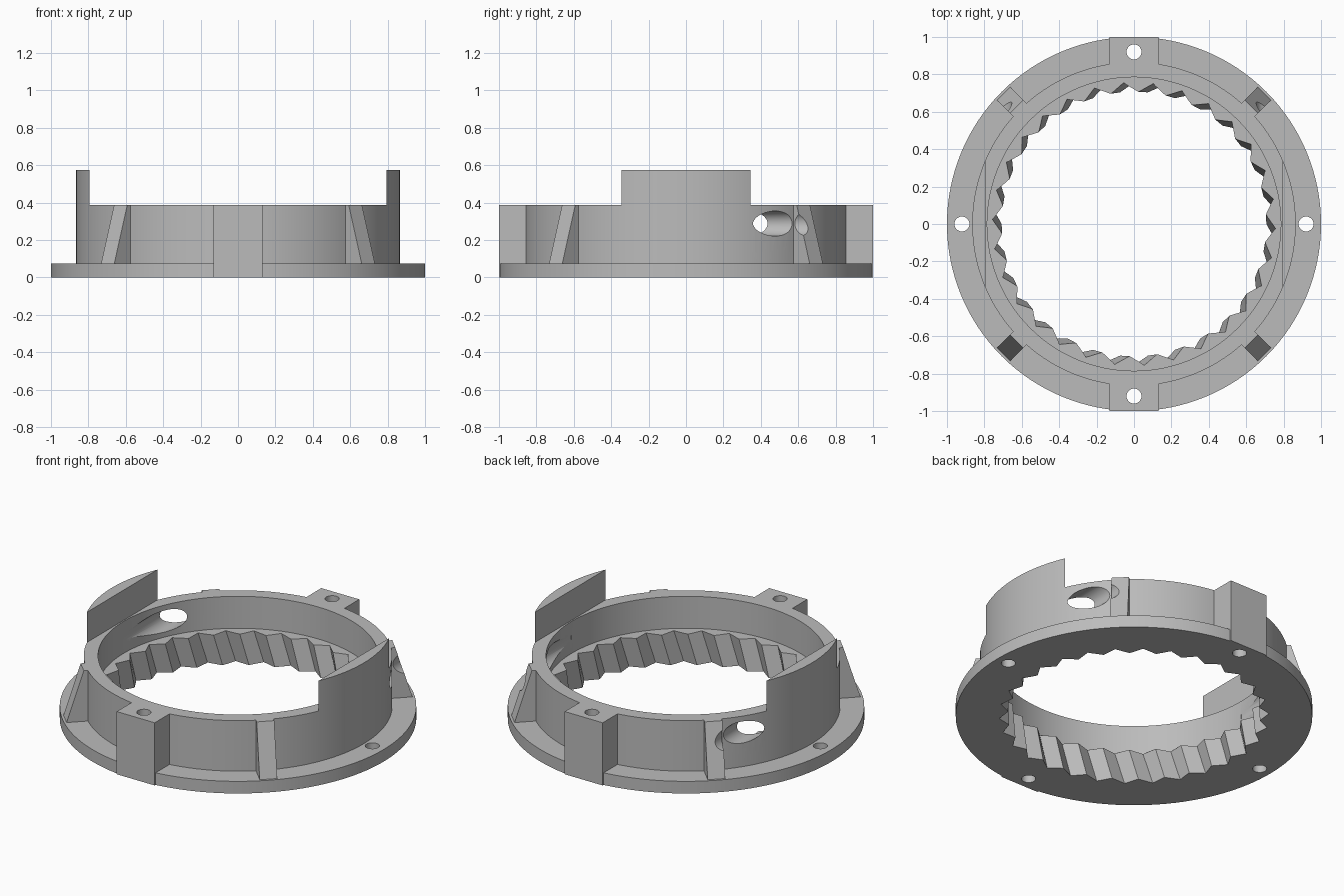
import bpy, bmesh, math
from math import pi, sin, cos, radians
from mathutils import Matrix

if "Cube" in bpy.data.objects:
    bpy.data.objects.remove(bpy.data.objects["Cube"])

grey = bpy.data.materials.new("plain_grey")
grey.use_nodes = True
COLOUR = (0.5, 0.5, 0.5, 1)
grey.diffuse_color = COLOUR
grey.node_tree.nodes["Principled BSDF"].inputs["Base Color"].default_value = COLOUR


def add_object(name, bm):
    bmesh.ops.recalc_face_normals(bm, faces=bm.faces)
    mesh = bpy.data.meshes.new(name)
    bm.to_mesh(mesh)
    bm.free()
    mesh.materials.append(grey)
    ob = bpy.data.objects.new(name, mesh)
    bpy.context.collection.objects.link(ob)
    return ob


def loft(name, rings):
    """Closed solid through rings of matching points."""
    bm = bmesh.new()
    loops = [[bm.verts.new(p) for p in ring] for ring in rings]
    n = len(loops[0])
    for a, b in zip(loops, loops[1:]):
        for i in range(n):
            j = (i + 1) % n
            bm.faces.new((a[i], a[j], b[j], b[i]))
    bm.faces.new(loops[0])
    bm.faces.new(loops[-1])
    return add_object(name, bm)


def disc(name, r, z0, z1, x=0, y=0, n=128):
    pts = [(x + r * cos(2 * pi * i / n), y + r * sin(2 * pi * i / n)) for i in range(n)]
    return loft(name, [[(px, py, z) for px, py in pts] for z in (z0, z1)])


def box(name, x0, x1, y0, y1, z0, z1):
    pts = [(x0, y0), (x1, y0), (x1, y1), (x0, y1)]
    return loft(name, [[(px, py, z) for px, py in pts] for z in (z0, z1)])


def combine(base, other, operation):
    mod = base.modifiers.new(other.name, 'BOOLEAN')
    mod.operation = operation
    mod.solver = 'EXACT'
    mod.object = other
    bpy.context.view_layer.objects.active = base
    bpy.ops.object.modifier_apply(modifier=mod.name)
    bpy.data.objects.remove(other)


FLANGE_TOP, RIM, TAB_TOP, TEETH_TOP = 0.075, 0.388, 0.575, 0.19

# Upright wall, cut down to leave the two tall side tabs
body = disc("toothed_ring_housing", 0.865, 0, TAB_TOP)
combine(body, box("tab_gap", -0.793, 0.793, -1.2, 1.2, RIM, 0.8), 'DIFFERENCE')

# Base flange
combine(body, disc("flange", 1.0, 0, FLANGE_TOP), 'UNION')

# Front and back screw bosses
for s in (-1, 1):
    ys = sorted((s * 0.82, s * 1.0))
    combine(body, box("boss", -0.13, 0.13, *ys, 0, RIM), 'UNION')

# Four diagonal fins with sloping outer faces
for k in range(4):
    profile = [(0.82, 0.0), (0.99, 0.0), (0.985, FLANGE_TOP), (0.887, RIM), (0.82, RIM)]
    fin = loft("fin", [[(x, y, z) for x, z in profile] for y in (-0.05, 0.05)])
    fin.data.transform(Matrix.Rotation(radians(45 + 90 * k), 4, 'Z'))
    combine(body, fin, 'UNION')

# Smooth upper bore
combine(body, disc("bore", 0.785, TEETH_TOP, 0.8), 'DIFFERENCE')

# Slanted internal teeth
TEETH = 30
rings = []
for z in (-0.03, 0.23):
    turn = radians(22) * z
    rings.append([(r * cos(a), r * sin(a), z)
                  for i in range(2 * TEETH)
                  for r in [0.758 if i % 2 else 0.708]
                  for a in [pi * i / TEETH + turn]])
combine(body, loft("tooth_space", rings), 'DIFFERENCE')

# Vertical screw holes
for k in range(4):
    a = k * pi / 2
    hole = disc("screw_hole", 0.04, -0.1, 0.5, 0.92 * cos(a), 0.92 * sin(a), 32)
    combine(body, hole, 'DIFFERENCE')

# Cross holes running through the back fins and along the wall
for s in (-1, 1):
    hole = disc("cross_hole", 0.067, 0, 1.0, n=48)
    hole.data.transform(Matrix.Translation((s * 0.72, 0, 0.288)) @ Matrix.Rotation(-pi / 2, 4, 'X'))
    combine(body, hole, 'DIFFERENCE')

# Smooth curved walls, crisp edges
bpy.ops.object.select_all(action='DESELECT')
body.select_set(True)
bpy.context.view_layer.objects.active = body
bpy.ops.object.shade_smooth_by_angle(angle=radians(20))
